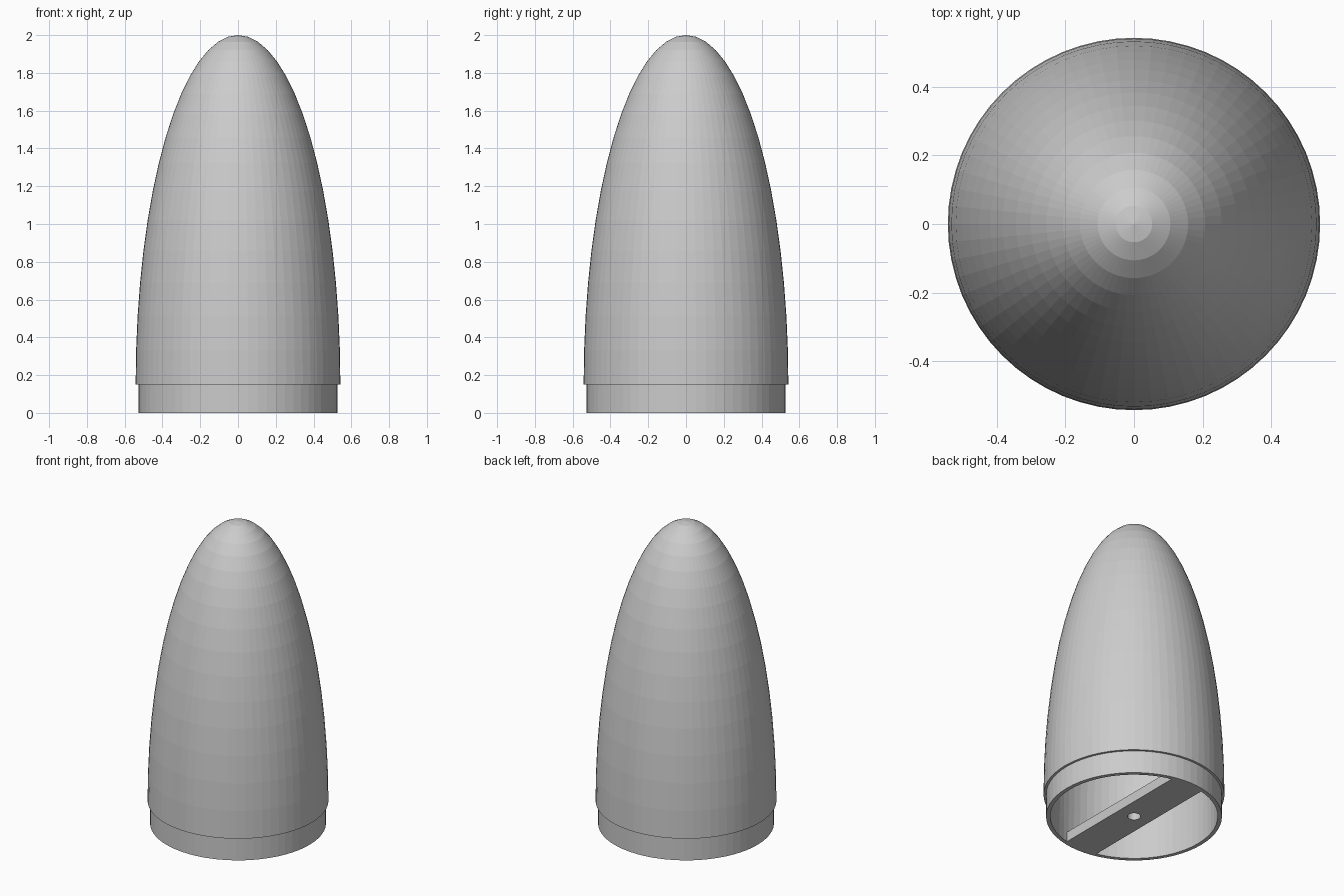
import bpy, bmesh, math

if "Cube" in bpy.data.objects:
    bpy.data.objects.remove(bpy.data.objects["Cube"])

SEGMENTS = 64
RINGS = 16

grey = bpy.data.materials.new("light_grey")
grey.diffuse_color = (0.6, 0.6, 0.6, 1)
grey.use_nodes = True
grey.node_tree.nodes["Principled BSDF"].inputs["Base Color"].default_value = grey.diffuse_color


def finish(name, bm):
    bmesh.ops.recalc_face_normals(bm, faces=bm.faces)
    mesh = bpy.data.meshes.new(name)
    bm.to_mesh(mesh)
    bm.free()
    mesh.materials.append(grey)
    obj = bpy.data.objects.new(name, mesh)
    bpy.context.collection.objects.link(obj)
    return obj


def arc(radius, base, tip):
    """Quarter ellipse from the base rim up to the tip, as (r, z) points."""
    pts = []
    for i in range(RINGS + 1):
        a = math.pi / 2 * i / RINGS
        r = 0 if i == RINGS else radius * math.cos(a)
        pts.append((r, base + (tip - base) * math.sin(a)))
    return pts


# Hollow nose shell: outer ellipse, stepped shoulder, inner ellipse
outer = arc(0.542, 0.15, 2.0)[::-1]
shoulder = [(0.527, 0.15), (0.527, 0.0), (0.502, 0.0)]
inner = arc(0.502, 0.15, 1.97)
bm = bmesh.new()
verts = [bm.verts.new((r, 0, z)) for r, z in outer + shoulder + inner]
edges = [bm.edges.new(pair) for pair in zip(verts, verts[1:])]
bmesh.ops.spin(bm, geom=verts + edges, cent=(0, 0, 0), axis=(0, 0, 1),
               angle=math.tau, steps=SEGMENTS, use_duplicate=False)
bmesh.ops.remove_doubles(bm, verts=bm.verts, dist=0.0001)
finish("nose_shell", bm)

# Flat cross bar across the open base
bm = bmesh.new()
bmesh.ops.create_cube(bm, size=1)
bmesh.ops.scale(bm, vec=(0.23, 1.01, 0.065), verts=bm.verts)
bmesh.ops.translate(bm, vec=(0, 0, 0.0325), verts=bm.verts)
bar = finish("cross_bar", bm)

# Cord hole through the middle of the bar
bm = bmesh.new()
bmesh.ops.create_cone(bm, cap_ends=True, segments=32, radius1=0.04,
                      radius2=0.04, depth=0.4)
cutter = finish("hole_cutter", bm)
cut = bar.modifiers.new("cord_hole", 'BOOLEAN')
cut.operation = 'DIFFERENCE'
cut.solver = 'EXACT'
cut.object = cutter
bpy.context.view_layer.objects.active = bar
bpy.ops.object.modifier_apply(modifier=cut.name)
bpy.data.objects.remove(cutter)
